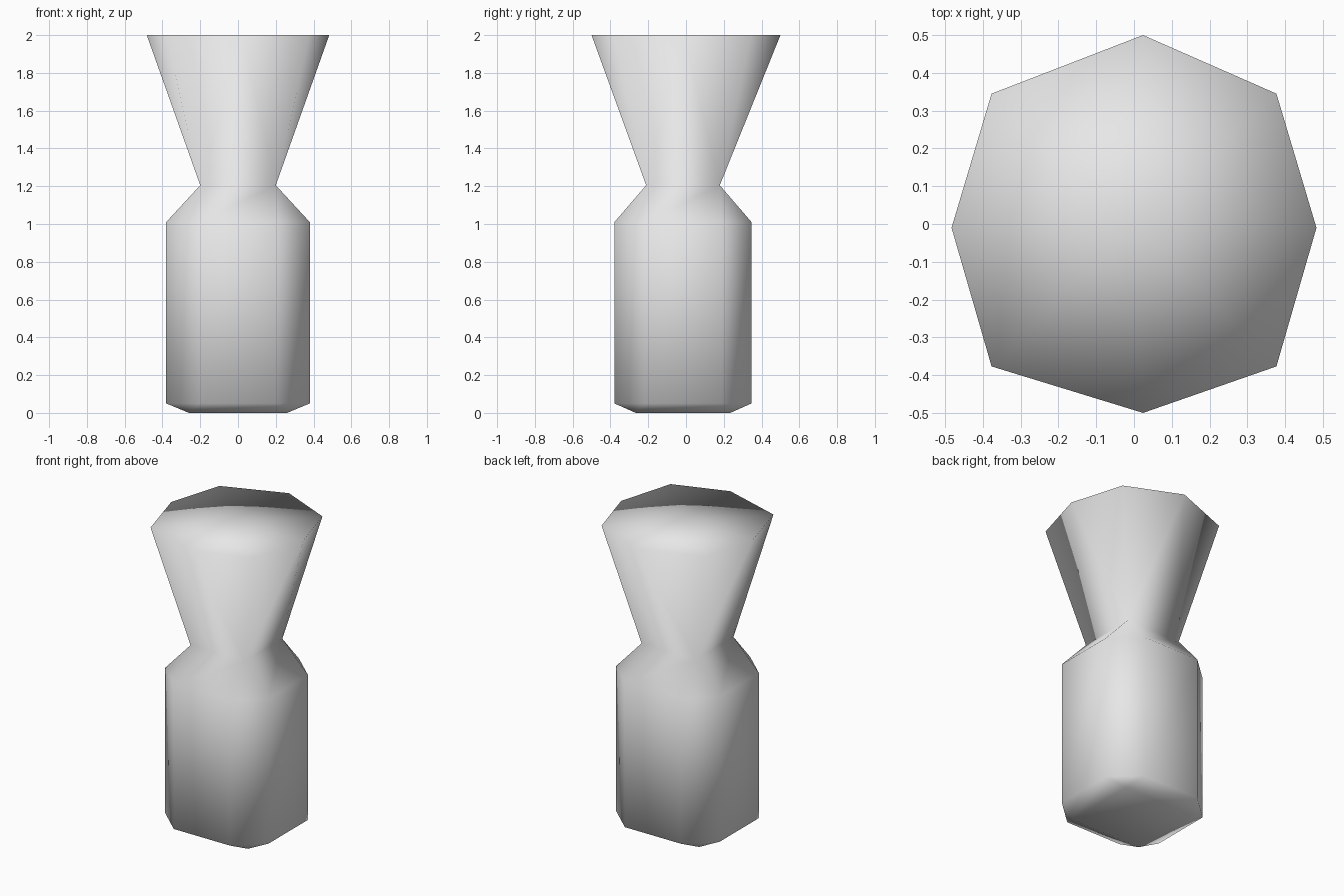
import bpy
import bmesh

cube = bpy.data.objects.get("Cube")
if cube:
    bpy.data.objects.remove(cube, do_unlink=True)

CY = -0.016                                   # body axis sits slightly forward
SIGNS = [(1, 1), (-1, 1), (-1, -1), (1, -1)]  # corners, counter-clockwise

bm = bmesh.new()


def square(hx, hy, z):
    """Four corners of a square section."""
    return [bm.verts.new((hx * sx, CY + hy * sy, z)) for sx, sy in SIGNS]


def chamfered(hx, hy, cut, z):
    """Square section with cut corners: one vertex pair per corner."""
    pairs = []
    for k, (sx, sy) in enumerate(SIGNS):
        pts = [(hx * sx, CY + cut * sy, z), (cut * sx, CY + hy * sy, z)]
        if k % 2:
            pts.reverse()
        pairs.append([bm.verts.new(p) for p in pts])
    return pairs


base = square(0.26, 0.25, 0.0)
lower = chamfered(0.38, 0.363, 0.205, 0.05)
upper = chamfered(0.38, 0.363, 0.205, 1.01)
neck = square(0.2, 0.195, 1.205)
rim = square(0.377, 0.361, 2.0)
rim_mid = [bm.verts.new((x, y, 2.0)) for x, y in
           [(0.024, 0.5), (-0.483, -0.01), (0.024, -0.5), (0.483, -0.01)]]
centre = bm.verts.new((0, 0, 2.0))

face = bm.faces.new
for k in range(4):
    n = (k + 1) % 4
    (l0, l1), l2 = lower[k], lower[n][0]
    (u0, u1), u2 = upper[k], upper[n][0]
    # bevelled foot
    face((base[k], l1, l0))
    face((base[k], base[n], l2, l1))
    # upright body
    face((l0, l1, u1, u0))
    face((l1, l2, u2, u1))
    # shoulder
    face((u0, u1, neck[k]))
    face((u1, u2, neck[n], neck[k]))
    # flared top
    face((neck[k], neck[n], rim_mid[k]))
    face((neck[k], rim_mid[k], rim[k]))
    face((neck[n], rim[n], rim_mid[k]))
    # flat lid
    face((rim[k], rim_mid[k], centre))
    face((rim_mid[k], rim[n], centre))
face(base[::-1])

bmesh.ops.recalc_face_normals(bm, faces=bm.faces)
for f in bm.faces:
    f.smooth = True

mesh = bpy.data.meshes.new("vase_body")
bm.to_mesh(mesh)
bm.free()

mat = bpy.data.materials.new("light_grey")
mat.use_nodes = True
colour = (0.8, 0.8, 0.8, 1)
mat.diffuse_color = colour
mat.node_tree.nodes["Principled BSDF"].inputs["Base Color"].default_value = colour
mesh.materials.append(mat)

vase = bpy.data.objects.new("vase_body", mesh)
bpy.context.collection.objects.link(vase)
